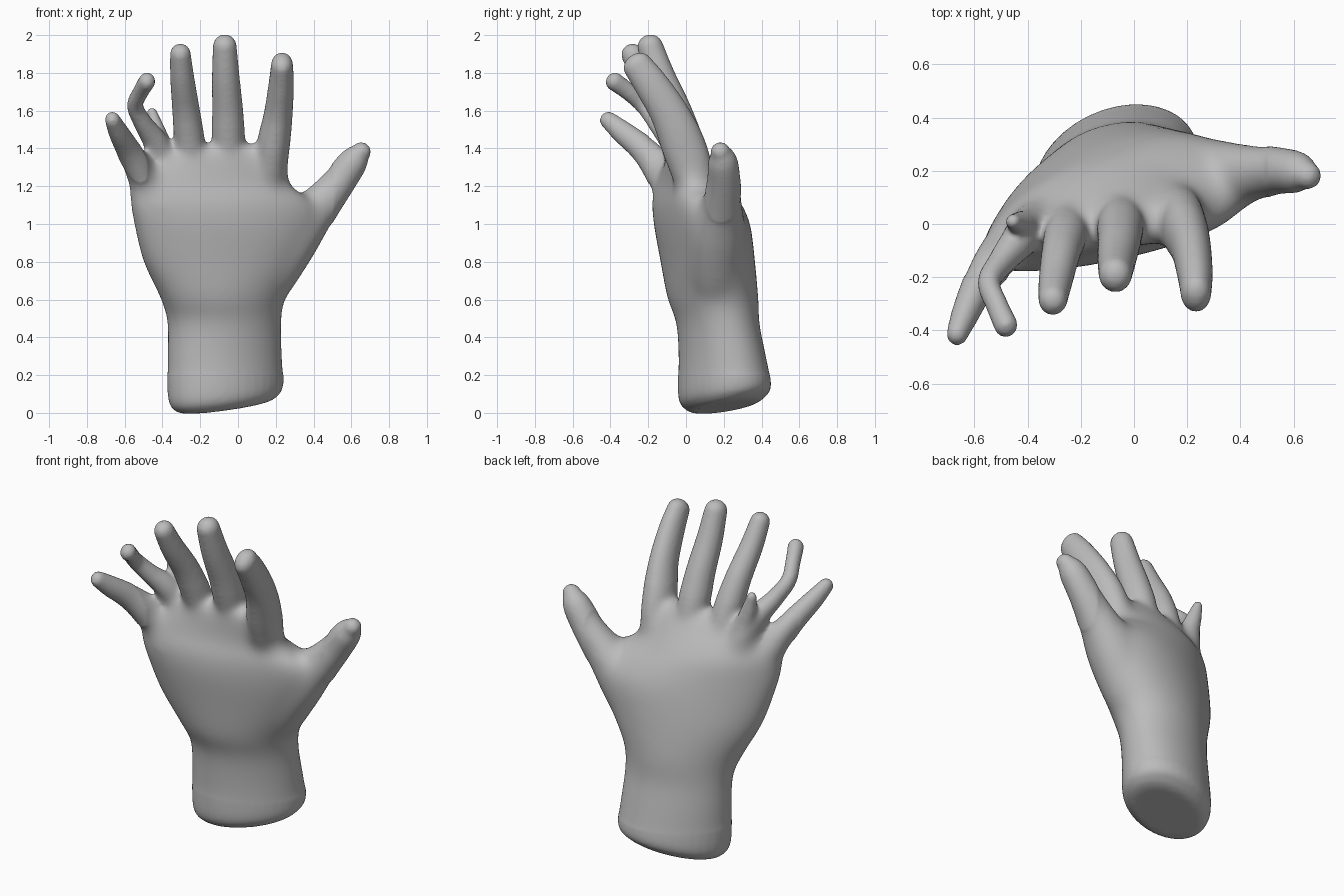
import bpy
import bmesh
import math
from mathutils import Vector

cube = bpy.data.objects.get("Cube")
if cube:
    bpy.data.objects.remove(cube)

SIDES = 36
ANGLES = [2 * math.pi * i / SIDES for i in range(SIDES)]


def smooth_path(points, steps=6):
    """Catmull-Rom interpolation through tuples of any length."""
    pts = [points[0]] + list(points) + [points[-1]]
    out = []
    for i in range(1, len(pts) - 2):
        for s in range(steps):
            t = s / steps
            out.append([
                0.5 * (2 * b + (c - a) * t + (2 * a - 5 * b + 4 * c - d) * t ** 2
                       + (3 * b - a - 3 * c + d) * t ** 3)
                for a, b, c, d in zip(*pts[i - 1:i + 3])])
    return out + [list(points[-1])]


def loft(bm, rings):
    """Skin a list of closed rings and cap both ends."""
    loops = [[bm.verts.new(p) for p in ring] for ring in rings]
    for low, high in zip(loops, loops[1:]):
        for i in range(SIDES):
            j = (i + 1) % SIDES
            bm.faces.new((low[i], low[j], high[j], high[i]))
    bm.faces.new(loops[0][::-1])
    bm.faces.new(loops[-1])


def digit(bm, points, depth=1.0):
    """Tapered tube with a rounded tip; points are x, y, z, radius."""
    path = smooth_path(points)
    end, before = Vector(path[-1][:3]), Vector(path[-2][:3])
    aim, radius = (end - before).normalized(), path[-1][3]
    for k in range(1, 6):
        a = k / 5 * math.radians(84)
        path.append([*(end + aim * radius * math.sin(a)), radius * math.cos(a)])
    rings = []
    for i, p in enumerate(path):
        prev, nxt = path[max(i - 1, 0)], path[min(i + 1, len(path) - 1)]
        t = (Vector(nxt[:3]) - Vector(prev[:3])).normalized()
        u = (Vector((1, 0, 0)) - t * t.x).normalized()
        v = t.cross(u) * depth
        rings.append([Vector(p[:3]) + p[3] * (u * math.cos(a) + v * math.sin(a))
                      for a in ANGLES])
    loft(bm, rings)


def palm(bm, sections):
    """Loft of sheared, arched ellipses with a slanted cut at the wrist."""
    rings = []
    for z, cx, cy, a, b, shear, bow in smooth_path(sections):
        fade = max(0, 1 - z / 0.45)
        ring = []
        for ang in ANGLES:
            u = math.cos(ang)
            x = cx + a * u
            y = cy + b * math.sin(ang) + shear * a * u + bow * (1 - u * u)
            slant = 0.03 + 0.12 * (x + 0.065) + 0.12 * (y - 0.2)
            ring.append((x, y, z + fade * slant))
        rings.append(ring)
    loft(bm, rings)


bm = bmesh.new()

# Wrist and palm: height, centre x, centre y, half width, half depth, shear, arch
palm(bm, [
    (0.00, -0.065, 0.205, 0.22, 0.16, 0.15, 0),
    (0.02, -0.065, 0.205, 0.27, 0.20, 0.18, 0),
    (0.09, -0.065, 0.205, 0.305, 0.238, 0.2, 0),
    (0.30, -0.07, 0.19, 0.305, 0.224, 0.18, 0),
    (0.48, -0.072, 0.168, 0.304, 0.216, 0.16, 0),
    (0.61, -0.08, 0.128, 0.335, 0.235, 0.18, 0.015),
    (0.80, -0.07, 0.085, 0.435, 0.235, 0.2, 0.035),
    (1.00, -0.05, 0.045, 0.505, 0.228, 0.22, 0.05),
    (1.12, -0.09, -0.005, 0.485, 0.205, 0.2, 0.075),
    (1.20, -0.14, -0.025, 0.43, 0.172, 0.18, 0.08),
    (1.28, -0.125, -0.03, 0.39, 0.137, 0.14, 0.065),
    (1.38, -0.055, -0.03, 0.30, 0.09, 0.08, 0.04),
    (1.42, -0.05, -0.02, 0.25, 0.04, 0.08, 0.03),
])

# Thumb with its fleshy base
digit(bm, [(0.12, 0.17, 0.62, 0.12), (0.18, 0.16, 0.75, 0.145), (0.3, 0.17, 0.95, 0.15),
           (0.43, 0.19, 1.1, 0.112), (0.53, 0.2, 1.22, 0.09),
           (0.61, 0.195, 1.33, 0.078), (0.652, 0.182, 1.382, 0.052)])
# Index finger
digit(bm, [(0.14, 0.06, 1.1, 0.06), (0.17, 0.04, 1.25, 0.085), (0.185, -0.01, 1.4, 0.09),
           (0.213, -0.085, 1.58, 0.076), (0.229, -0.185, 1.74, 0.067),
           (0.233, -0.26, 1.843, 0.058)], 1.35)
# Middle finger
digit(bm, [(-0.03, 0.06, 1.1, 0.06), (-0.04, 0.04, 1.25, 0.085), (-0.05, 0.0, 1.42, 0.09),
           (-0.055, -0.06, 1.6, 0.082), (-0.065, -0.135, 1.78, 0.073),
           (-0.07, -0.19, 1.941, 0.063)], 1.08)
# Ring finger
digit(bm, [(-0.22, 0.04, 1.1, 0.06), (-0.24, 0.01, 1.25, 0.085), (-0.255, -0.035, 1.42, 0.083),
           (-0.275, -0.11, 1.6, 0.073), (-0.295, -0.215, 1.77, 0.064),
           (-0.305, -0.285, 1.9, 0.055)], 1.08)
# Thin crooked finger and the short spur beside it
digit(bm, [(-0.34, 0.02, 1.2, 0.06), (-0.38, 0, 1.3, 0.08), (-0.43, -0.06, 1.42, 0.07),
           (-0.5, -0.145, 1.53, 0.05), (-0.545, -0.22, 1.625, 0.043),
           (-0.515, -0.305, 1.7, 0.042), (-0.482, -0.38, 1.755, 0.045)], 1.1)
digit(bm, [(-0.36, 0.01, 1.3, 0.07), (-0.42, 0.0, 1.46, 0.052), (-0.455, 0.01, 1.59, 0.028)])
# Little finger
digit(bm, [(-0.44, -0.03, 1.05, 0.06), (-0.49, -0.09, 1.2, 0.08), (-0.535, -0.15, 1.31, 0.077),
           (-0.585, -0.23, 1.4, 0.063), (-0.635, -0.34, 1.49, 0.052),
           (-0.665, -0.415, 1.553, 0.04)], 1.15)

bmesh.ops.recalc_face_normals(bm, faces=bm.faces)
mesh = bpy.data.meshes.new("hand")
bm.to_mesh(mesh)
bm.free()
hand = bpy.data.objects.new("hand", mesh)
bpy.context.collection.objects.link(hand)

# Fuse the parts into one skin
remesh = hand.modifiers.new("fuse", 'REMESH')
remesh.mode = 'VOXEL'
remesh.voxel_size = 0.012
soften = hand.modifiers.new("soften", 'SMOOTH')
soften.factor = 0.5
soften.iterations = 6
bpy.context.view_layer.update()
depsgraph = bpy.context.evaluated_depsgraph_get()
skin = bpy.data.meshes.new_from_object(hand.evaluated_get(depsgraph))
hand.modifiers.clear()
hand.data = skin

# Soften the palm and finger roots more than the slender tips
bm = bmesh.new()
bm.from_mesh(skin)
for step in range(50):
    top = 1.5 - 0.004 * step
    flesh = [v for v in bm.verts
             if 0.2 < v.co.z < top and v.co.y > -0.2 and v.co.x < 0.5]
    bmesh.ops.smooth_vert(bm, verts=flesh, factor=0.5,
                          use_axis_x=True, use_axis_y=True, use_axis_z=True)
bm.to_mesh(skin)
bm.free()

# Plain grey skin, smooth shaded
grey = bpy.data.materials.new("plain grey")
grey.use_nodes = True
colour = (0.5, 0.5, 0.5, 1)
grey.diffuse_color = colour
grey.node_tree.nodes["Principled BSDF"].inputs["Base Color"].default_value = colour
skin.materials.clear()
skin.materials.append(grey)
for poly in skin.polygons:
    poly.use_smooth = True
    poly.material_index = 0
